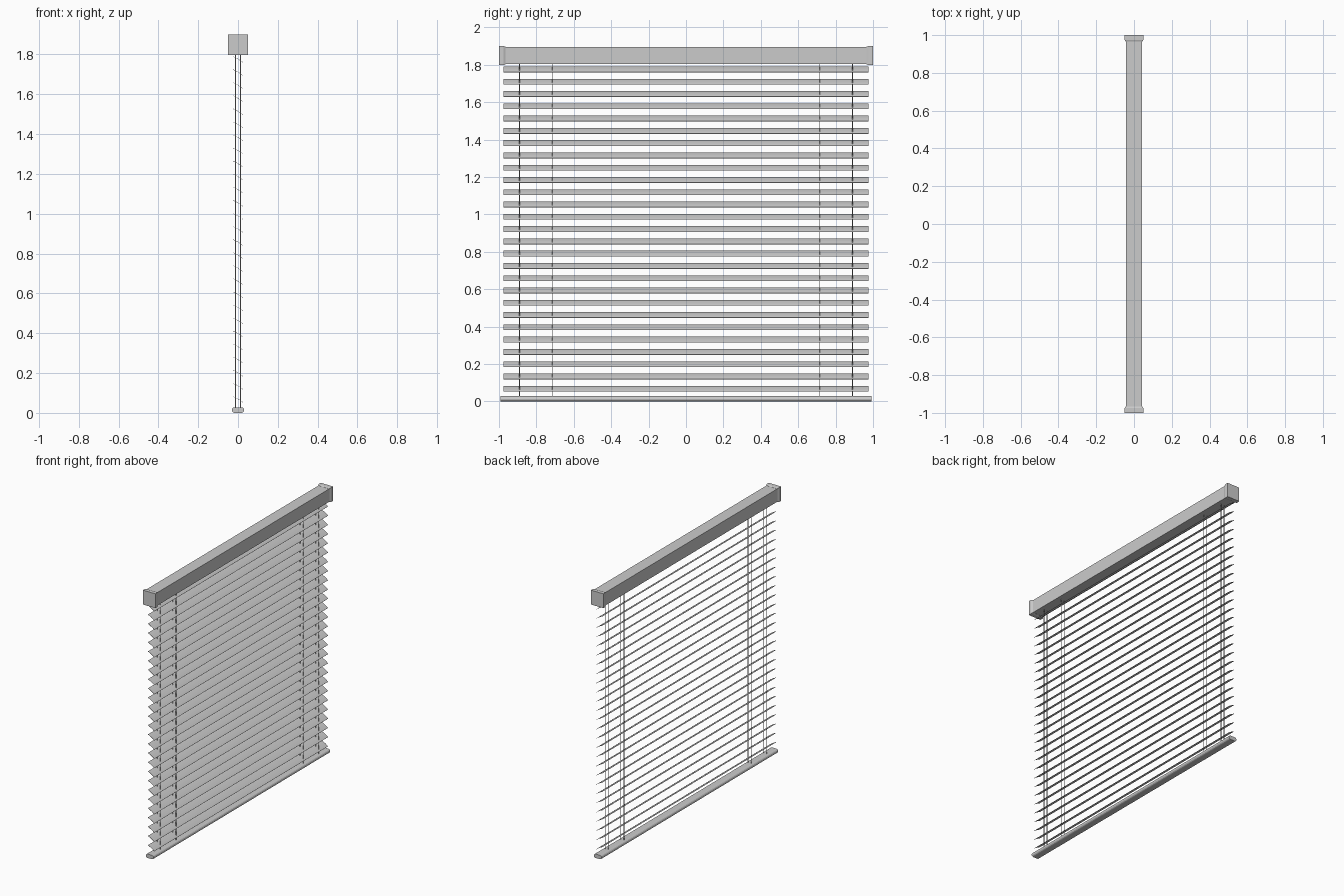
import bpy, math

if "Cube" in bpy.data.objects:
    bpy.data.objects.remove(bpy.data.objects["Cube"])


def make(name, verts, faces):
    me = bpy.data.meshes.new(name)
    me.from_pydata(verts, [], faces)
    me.update()
    ob = bpy.data.objects.new(name, me)
    bpy.context.collection.objects.link(ob)
    return ob


def loft(name, sections):
    """Join equal-sized (x, z) loops placed at successive y, capped at both ends."""
    n = len(sections[0][1])
    verts = [(x, y, z) for y, loop in sections for x, z in loop]
    faces = [list(range(n))]
    for s in range(len(sections) - 1):
        a, b = s * n, (s + 1) * n
        for i in range(n):
            j = (i + 1) % n
            faces.append([a + j, a + i, b + i, b + j])
    faces.append([len(verts) - 1 - i for i in range(n)])
    return make(name, verts, faces)


def rect(hx, z0, z1):
    return [(-hx, z0), (hx, z0), (hx, z1), (-hx, z1)]


# Headrail
rail = rect(0.043, 1.803, 1.895)
loft("headrail", [(-0.97, rail), (0.97, rail)])

# End caps, tapering inwards onto the headrail
big, small = rect(0.049, 1.798, 1.9), rect(0.044, 1.802, 1.896)
loft("end_cap_left", [(-1, big), (-0.975, big), (-0.965, small)])
loft("end_cap_right", [(0.965, small), (0.975, big), (1, big)])

# Bottom rail with rounded long edges
hx, h, r = 0.031, 0.028, 0.014
profile = []
for cx, start in ((hx - r, -90), (-hx + r, 90)):
    for k in range(7):
        a = math.radians(start + k * 30)
        profile.append((cx + r * math.cos(a), h / 2 + r * math.sin(a)))
loft("bottom_rail", [(-0.993, profile), (0.993, profile)])

# Slats: tilted, slightly crowned strips
COUNT, TOP, BOTTOM = 27, 1.775, 0.068
tilt = math.radians(31)
half, crown, thick = 0.029, 0.002, 0.0015
us = [-1, -0.5, 0, 0.5, 1]
flat = [(u * half, crown * (0.5 - u * u)) for u in us]
flat += [(u * half, crown * (0.5 - u * u) + thick) for u in reversed(us)]
slat = [(x * math.cos(tilt) + z * math.sin(tilt),
         -x * math.sin(tilt) + z * math.cos(tilt)) for x, z in flat]
slats = loft("slats", [(-0.977, slat), (0.977, slat)])
slats.location.z = TOP
arr = slats.modifiers.new("stack", "ARRAY")
arr.count = COUNT
arr.use_relative_offset = False
arr.use_constant_offset = True
arr.constant_offset_displace = (0, 0, (BOTTOM - TOP) / (COUNT - 1))

# Ladder cords: a front and back strand at four stations
for y in (-0.89, -0.715, 0.715, 0.89):
    for x in (-0.0125, 0.0125):
        bpy.ops.mesh.primitive_cylinder_add(
            vertices=6, radius=0.002, depth=1.785, location=(x, y, 0.9175))
        bpy.context.object.name = "ladder_cord"
